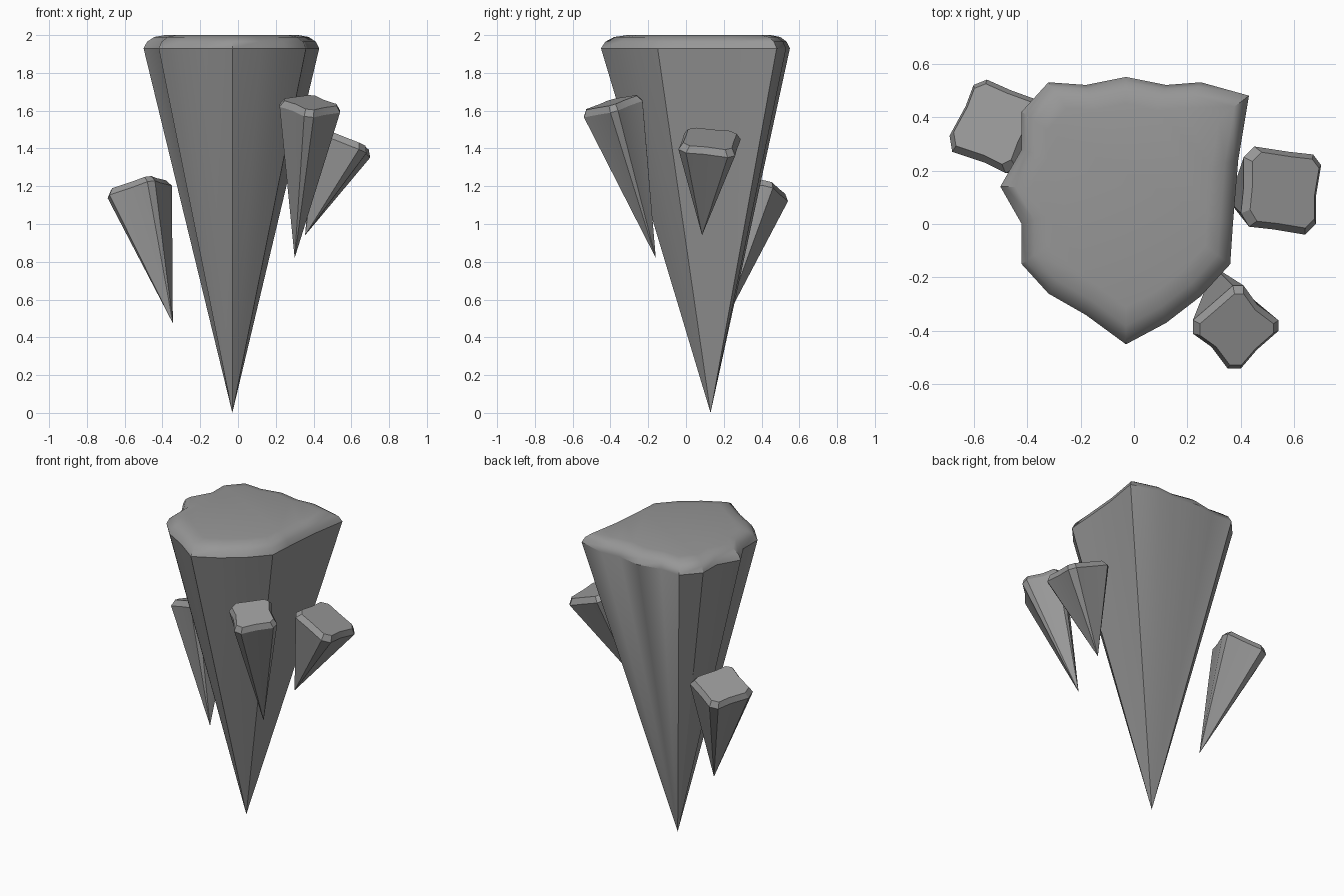
import bpy
import bmesh
import math
from mathutils import Vector

cube = bpy.data.objects.get("Cube")
if cube:
    bpy.data.objects.remove(cube, do_unlink=True)

# One plain stone grey for everything
stone = bpy.data.materials.new("stone_grey")
stone.use_nodes = True
grey = (0.31, 0.31, 0.31, 1.0)
stone.diffuse_color = grey
stone.node_tree.nodes["Principled BSDF"].inputs["Base Color"].default_value = grey


def shard(name, tip, centre, outline, bevel_rings, tilted=True, crease=30):
    """Spike from a tip up to a rim, closed by inset rings and a flat cap.

    outline: rim seen from above, in hundredths of a unit.
    bevel_rings: (scale towards the centre, rise along the axis) per ring.
    """
    tip, centre = Vector(tip), Vector(centre)
    axis = (centre - tip).normalized() if tilted else Vector((0, 0, 1))

    # Drop the outline onto the plane square to the axis
    rim = []
    for px, py in outline:
        x, y = px / 100, py / 100
        drop = axis.x * (x - centre.x) + axis.y * (y - centre.y)
        rim.append(Vector((x, y, centre.z - drop / axis.z)))

    bm = bmesh.new()
    tip_vert = bm.verts.new(tip)
    ring = [bm.verts.new(p) for p in rim]
    count = len(ring)
    for i in range(count):
        bm.faces.new((tip_vert, ring[i], ring[(i + 1) % count]))
    for scale, rise in bevel_rings:
        upper = [bm.verts.new(centre + (p - centre) * scale + axis * rise) for p in rim]
        for i in range(count):
            j = (i + 1) % count
            bm.faces.new((ring[i], ring[j], upper[j], upper[i]))
        ring = upper
    bm.faces.new(ring)
    bmesh.ops.recalc_face_normals(bm, faces=bm.faces)

    mesh = bpy.data.meshes.new(name)
    bm.to_mesh(mesh)
    bm.free()
    mesh.materials.append(stone)
    obj = bpy.data.objects.new(name, mesh)
    bpy.context.collection.objects.link(obj)
    bpy.ops.object.select_all(action="DESELECT")
    obj.select_set(True)
    bpy.context.view_layer.objects.active = obj
    bpy.ops.object.shade_smooth_by_angle(angle=math.radians(crease))
    return obj


# Large central rock with a softly rounded top
shard("main_rock", (-0.03, 0.13, 0), (-0.03, 0.13, 1.93),
      [(43, 48), (25, 53), (12, 52), (-3, 55), (-18, 52), (-32, 53), (-42, 42),
       (-42, 28), (-50, 14), (-42, 0), (-42, -15), (-32, -26), (-18, -34),
       (-3, -45), (12, -37), (25, -27), (36, -15), (37, 0), (39, 24)],
      [(0.96, 0.035), (0.88, 0.06), (0.76, 0.07)], tilted=False, crease=35)

# Three small leaning shards with narrow bevelled caps
cap = [(0.86, 0.035)]
shard("left_shard", (0.355, 0.085, 0.94), (0.55, 0.12, 1.42),
      [(45, 29), (58, 27), (67, 26), (70, 22), (68, 10), (68, 0), (64, -4),
       (52, -2), (43, -1), (40, 4), (41, 14), (41, 25)], cap)
shard("front_shard", (0.30, -0.16, 0.82), (0.385, -0.385, 1.61),
      [(41, -23), (46, -30), (54, -36), (54, -40), (46, -47), (40, -54),
       (35, -54), (29, -46), (22, -41), (22, -36), (29, -30), (37, -23)], cap)
shard("back_shard", (-0.345, 0.20, 0.475), (-0.52, 0.37, 1.17),
      [(-55, 54), (-60, 52), (-63, 44), (-69, 33), (-68, 27), (-56, 23),
       (-48, 19), (-44, 21), (-41, 29), (-35, 41), (-35, 46), (-46, 50)], cap)
